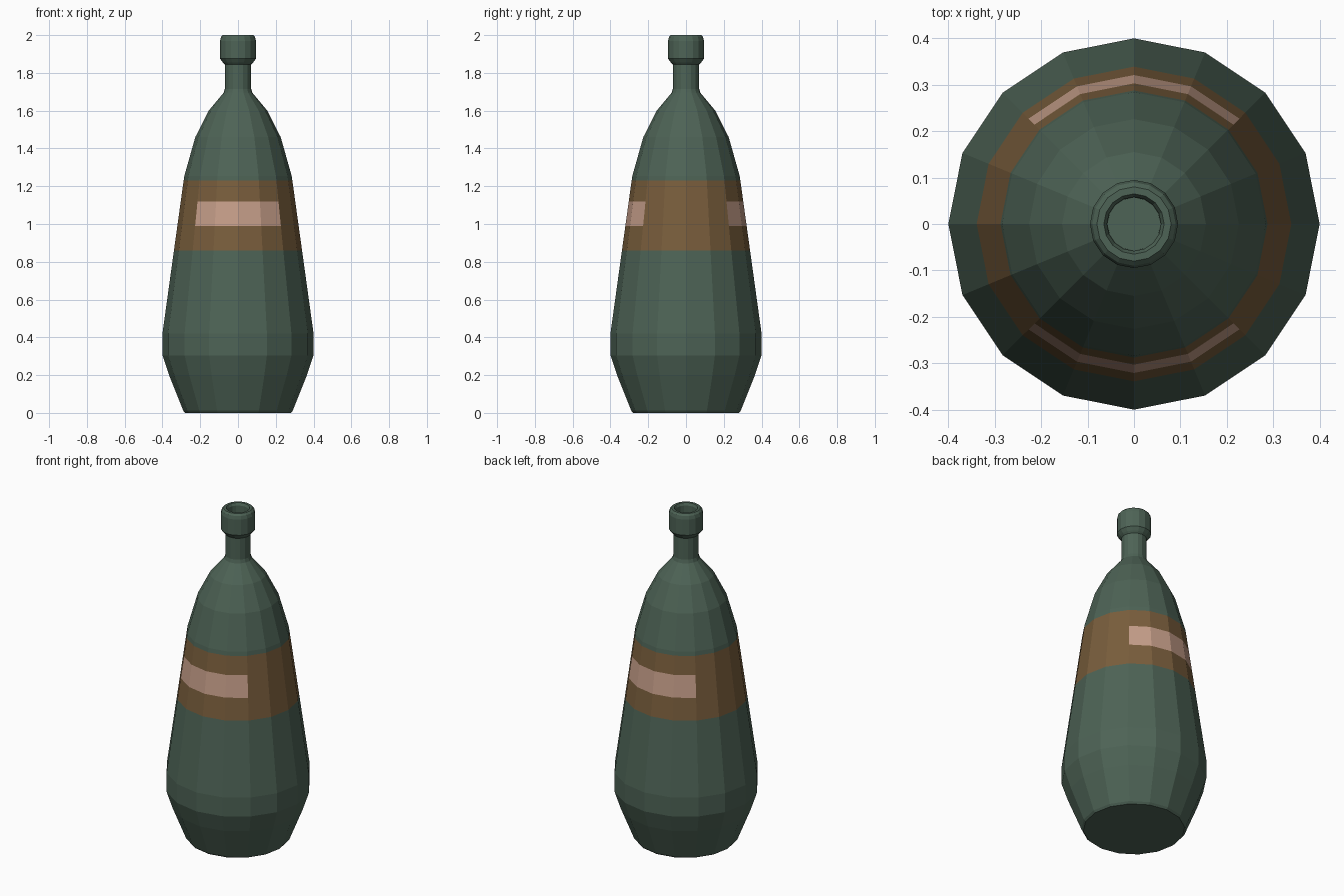
import bpy, bmesh, math

if "Cube" in bpy.data.objects:
    bpy.data.objects.remove(bpy.data.objects["Cube"])

SIDES = 16


def material(name, rgb):
    m = bpy.data.materials.new(name)
    m.diffuse_color = (*rgb, 1)
    m.use_nodes = True
    m.node_tree.nodes["Principled BSDF"].inputs["Base Color"].default_value = m.diffuse_color
    return m


green = material("green_glass", (0.075, 0.125, 0.092))
brown = material("brown_label", (0.19, 0.11, 0.045))
tan = material("tan_patch", (0.56, 0.34, 0.25))


def lathe(name, profile, mats, pick=lambda ring, side: 0):
    """Spin (radius, z) points around z; pick chooses each face's material."""
    bm = bmesh.new()
    rings = []
    for r, z in profile:
        rings.append([bm.verts.new((r * math.cos(2 * math.pi * i / SIDES),
                                    r * math.sin(2 * math.pi * i / SIDES), z))
                      for i in range(SIDES)])
    for k in range(len(rings) - 1):
        for i in range(SIDES):
            j = (i + 1) % SIDES
            f = bm.faces.new((rings[k][i], rings[k][j], rings[k + 1][j], rings[k + 1][i]))
            f.material_index = pick(k, i)
    # closed base and floor of the mouth
    bm.faces.new(rings[0][::-1])
    bm.faces.new(rings[-1])
    bmesh.ops.recalc_face_normals(bm, faces=bm.faces)
    me = bpy.data.meshes.new(name)
    bm.to_mesh(me)
    bm.free()
    for m in mats:
        me.materials.append(m)
    ob = bpy.data.objects.new(name, me)
    bpy.context.collection.objects.link(ob)
    return ob


def taper(z):
    """Radius of the straight cone that carries the label."""
    return 0.4 + (0.285 - 0.4) * (z - 0.42) / (1.25 - 0.42)


# Base, belly, label rings, shoulder, neck, lip and mouth
profile = [(0.28, 0), (0.29, 0.012), (0.365, 0.2), (0.4, 0.305), (0.4, 0.42)]
first = len(profile)
profile += [(taper(z), z) for z in (0.86, 0.99, 1.12, 1.23)]
profile += [(0.284, 1.255), (0.226, 1.46), (0.155, 1.60), (0.076, 1.695),
            (0.07, 1.715), (0.07, 1.845), (0.08, 1.855), (0.095, 1.875),
            (0.095, 1.97), (0.09, 1.99), (0.08, 2.0), (0.065, 2.0),
            (0.058, 1.985), (0.057, 1.84)]


# Brown band all round, tan patches on the front and back quarters
def label(ring, side):
    if ring == first + 1 and side in (2, 3, 4, 5, 10, 11, 12, 13):
        return 2
    return 1 if first <= ring < first + 3 else 0


lathe("bottle", profile, (green, brown, tan), label)
